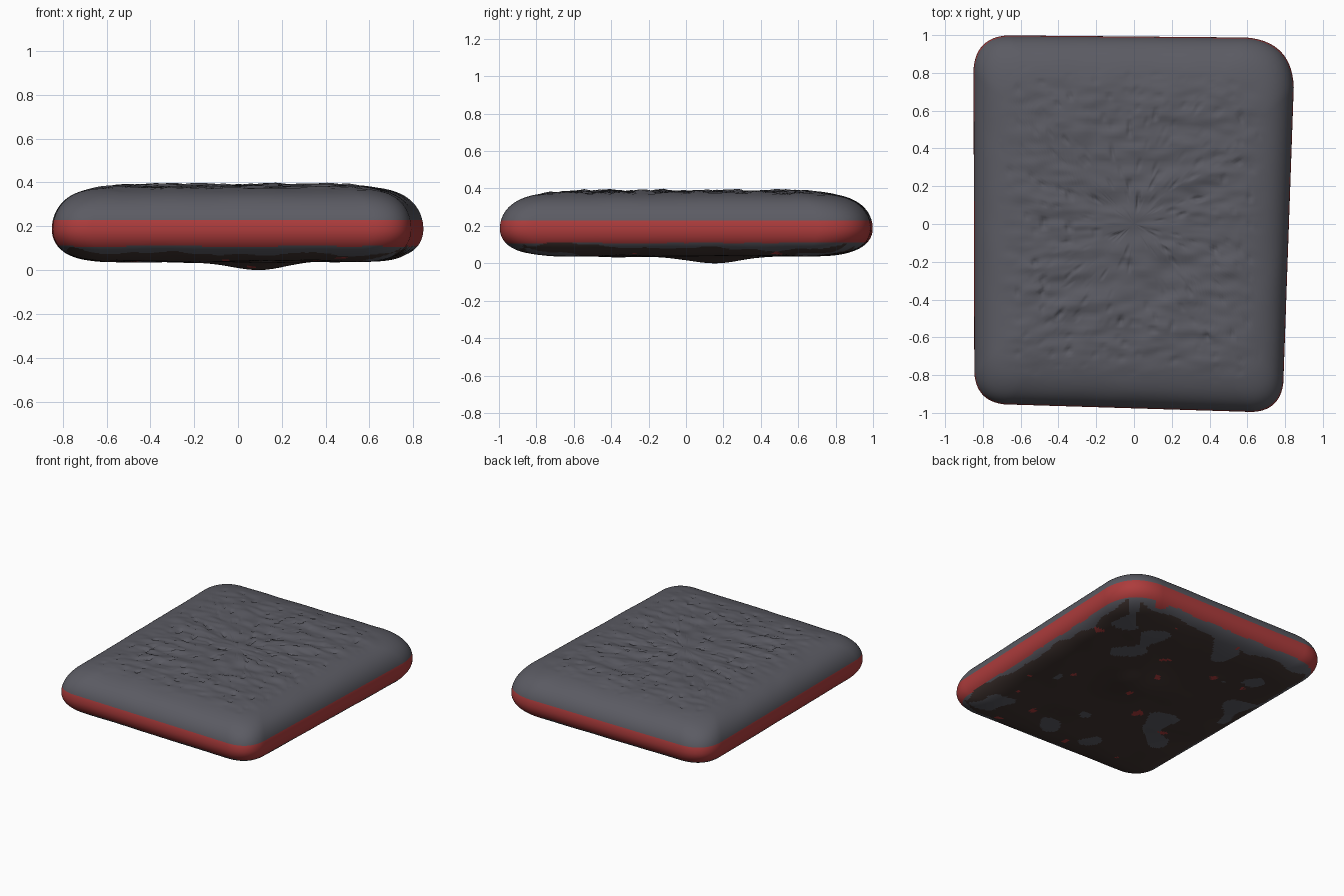
import bpy, bmesh, math
from mathutils import Vector, noise

if "Cube" in bpy.data.objects:
    bpy.data.objects.remove(bpy.data.objects["Cube"])

RINGS, EDGE, ARC = 72, 66, 14


def material(name, rgb):
    m = bpy.data.materials.new(name)
    m.diffuse_color = (*rgb, 1)
    m.use_nodes = True
    m.node_tree.nodes["Principled BSDF"].inputs["Base Color"].default_value = m.diffuse_color
    return m


def smooth(a, b, x):
    t = max(0, min(1, (x - a) / (b - a)))
    return t * t * (3 - 2 * t)


# Outline: slightly skewed rectangle with rounded corners (x, y, corner length)
corners = [(-0.845, -0.95, 0.16), (0.785, -1.0, 0.16),
           (0.855, 0.985, 0.26), (-0.85, 1.0, 0.18)]


def outline():
    pts, n = [], len(corners)
    for i in range(n):
        c = Vector(corners[i][:2])
        before = (Vector(corners[i - 1][:2]) - c).normalized()
        nxt = Vector(corners[(i + 1) % n][:2])
        after = (nxt - c).normalized()
        a, b = c + before * corners[i][2], c + after * corners[i][2]
        for k in range(ARC):
            t = k / ARC
            q = c + (a + b - 2 * c) * 0.07      # corner pull for a fuller arc
            pts.append(a * (1 - t) ** 2 + q * 2 * t * (1 - t) + b * t * t)
        end = nxt - after * corners[(i + 1) % n][2]
        pts += [b.lerp(end, k / EDGE) for k in range(EDGE)]
    return pts


# Domed top with crinkles running sideways
def top_z(x, y, s):
    z = 0.19 + 0.2 * math.sqrt(1 - s ** 8)
    folds = noise.noise((x * 4, y * 11, 3)) * 0.013 + noise.noise((x * 9, y * 24, 8)) * 0.008
    pits = max(0, noise.noise((x * 22, y * 26, 5)) - 0.35) * 0.05
    return z + (folds - pits) * smooth(0.88, 0.6, s) \
        + 0.003 * noise.noise((x * 5, y * 5, 1)) * smooth(1, 0.9, s)


# Flatter underside with a low bump near the middle
def bottom_z(x, y, s):
    z = 0.19 - 0.148 * math.sqrt(1 - s ** 10)
    bump = 0.034 * math.exp(-((x - 0.08) ** 2 + (y - 0.15) ** 2) / 0.035)
    return z - bump + 0.007 * noise.noise((x * 4, y * 4, 9)) * smooth(1, 0.85, s)


# Red around the rim, brown patches underneath, grey elsewhere
def colour(c):
    wob = noise.noise((c.x * 6, c.y * 6, 2))
    s = max(abs(c.x) / 0.84, abs(c.y) / 0.98)
    if 0.113 + 0.008 * wob < c.z < 0.23:
        return 1
    if c.z < 0.115:
        if noise.noise((c.x * 9, c.y * 9, 30)) > 0.6:
            return 1
        if s < 0.91 + 0.04 * wob and noise.noise((c.x * 4, c.y * 4, 14)) < 0.27:
            return 2
    return 0


bm = bmesh.new()
base = outline()
n = len(base)
rim = [bm.verts.new((p.x, p.y, 0.19)) for p in base]
for height, flip in ((top_z, False), (bottom_z, True)):
    last = rim
    for i in range(1, RINGS):
        s = 1 - (i / RINGS) ** 1.8
        ring = [bm.verts.new((p.x * s, p.y * s, height(p.x * s, p.y * s, s))) for p in base]
        for k in range(n):
            j = (k + 1) % n
            f = [last[k], last[j], ring[j], ring[k]]
            bm.faces.new(f[::-1] if flip else f)
        last = ring
    mid = bm.verts.new((0, 0, height(0, 0, 0)))
    for k in range(n):
        f = [last[k], last[(k + 1) % n], mid]
        bm.faces.new(f[::-1] if flip else f)

# Stand it on the ground
low = min(v.co.z for v in bm.verts)
for f in bm.faces:
    f.material_index = colour(f.calc_center_median())
    f.smooth = True
for v in bm.verts:
    v.co.z -= low

mesh = bpy.data.meshes.new("padded_slab")
bm.to_mesh(mesh)
bm.free()
for m in (material("slate grey", (0.105, 0.105, 0.125)),
          material("brick red", (0.42, 0.045, 0.045)),
          material("dark brown", (0.055, 0.036, 0.032))):
    mesh.materials.append(m)
bpy.context.collection.objects.link(bpy.data.objects.new("padded_slab", mesh))
